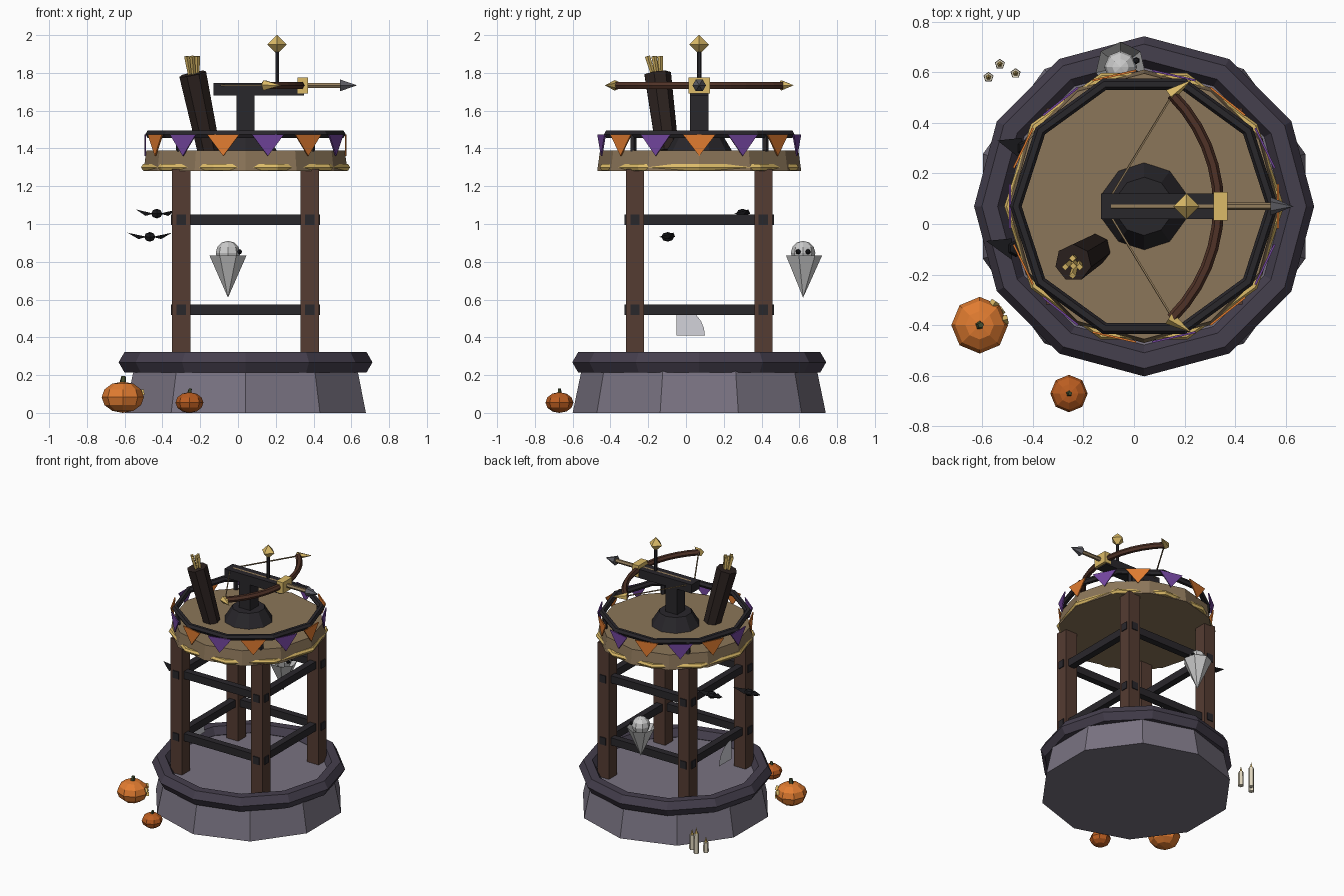
import bpy, bmesh
from math import pi, sin, cos, radians
from mathutils import Vector

if "Cube" in bpy.data.objects:
    bpy.data.objects.remove(bpy.data.objects["Cube"])

CX, CY = 0.04, 0.07   # tower axis

COL = dict(stone=(.19, .17, .22), rim=(.06, .05, .075), wood=(.09, .045, .032), dark=(.022, .02, .024),
           deck=(.26, .18, .10), gold=(.72, .50, .14), brown=(.08, .032, .02), quiver=(.025, .016, .014),
           orange=(.75, .20, .03), rust=(.50, .11, .015), purple=(.17, .06, .34), green=(.06, .08, .03),
           ghost=(.75, .78, .75), black=(.01, .01, .012), cream=(.75, .68, .52), steel=(.12, .12, .14),
           shaft=(.30, .21, .11), web=(.65, .65, .70))
MATS = {}


def obj(name, verts, faces, col):
    me = bpy.data.meshes.new(name)
    me.from_pydata([tuple(v) for v in verts], [], faces)
    bm = bmesh.new()
    bm.from_mesh(me)
    bmesh.ops.remove_doubles(bm, verts=bm.verts, dist=1e-5)
    bmesh.ops.recalc_face_normals(bm, faces=bm.faces)
    bm.to_mesh(me)
    bm.free()
    if col not in MATS:
        MATS[col] = bpy.data.materials.new(col)
        MATS[col].diffuse_color = (*COL[col], 1)
    me.materials.append(MATS[col])
    ob = bpy.data.objects.new(name, me)
    bpy.context.collection.objects.link(ob)
    return ob


def box(name, c, s, col):
    v = [(c[0] + i * s[0] / 2, c[1] + j * s[1] / 2, c[2] + k * s[2] / 2)
         for i in (-1, 1) for j in (-1, 1) for k in (-1, 1)]
    return obj(name, v, [(0, 1, 3, 2), (4, 6, 7, 5), (0, 4, 5, 1), (2, 3, 7, 6), (0, 2, 6, 4), (1, 5, 7, 3)], col)


def rod(name, p, q, r1, r2, n, col, caps=True):
    """Cylinder or cone from p to q, first corner on the y axis when upright."""
    p, q = Vector(p), Vector(q)
    rot = Vector((0, 0, 1)).rotation_difference(q - p)
    v = []
    for o, r in ((p, r1), (q, r2)):
        v += [o + rot @ Vector((r * sin(2 * pi * i / n), r * cos(2 * pi * i / n), 0)) for i in range(n)]
    f = [(i, (i + 1) % n, n + (i + 1) % n, n + i) for i in range(n)]
    if caps:
        f += [tuple(range(n))] * (r1 > 0) + [tuple(range(n, 2 * n))] * (r2 > 0)
    return obj(name, v, f, col)


def ring(name, c, R, r, n, m, col, a0=0, a1=360):
    """Torus or open arc around z, first corner on the x axis."""
    closed = a1 - a0 == 360
    k = n if closed else n + 1
    v = []
    for i in range(k):
        a = radians(a0 + (a1 - a0) * i / n)
        for j in range(m):
            b = 2 * pi * j / m
            d = R + r * cos(b)
            v.append((c[0] + d * cos(a), c[1] + d * sin(a), c[2] + r * sin(b)))
    f = [(i * m + j, (i + 1) % k * m + j, (i + 1) % k * m + (j + 1) % m, i * m + (j + 1) % m)
         for i in range(n) for j in range(m)]
    if not closed:
        f += [tuple(range(m)), tuple(range(n * m, n * m + m))]
    return obj(name, v, f, col)


def ball(name, c, r, n, m, col, sz=1):
    v = [(c[0] + r * sin(pi * i / m) * sin(2 * pi * j / n), c[1] + r * sin(pi * i / m) * cos(2 * pi * j / n),
          c[2] + sz * r * cos(pi * i / m)) for i in range(m + 1) for j in range(n)]
    f = [(i * n + j, i * n + (j + 1) % n, (i + 1) * n + (j + 1) % n, (i + 1) * n + j)
         for i in range(m) for j in range(n)]
    bmob = obj(name, v, [], col)
    # poles become triangles
    bpy.data.objects.remove(bmob)
    top, bot = 0, m * n
    fix = lambda k: top if k < n else (bot if k >= bot else k)
    return obj(name, v, [tuple(dict.fromkeys(fix(k) for k in q)) for q in f], col)


# Stone base and its rim
rod("stone_base", (CX, CY, 0), (CX, CY, .265), .67, .615, 10, "stone")
ring("base_rim", (CX, CY, .268), .61, .062, 12, 6, "rim")

# Legs and cross braces
for sx in (-1, 1):
    for sy in (-1, 1):
        box("leg", (CX + .34 * sx, CY + .34 * sy, .77), (.097, .097, 1.04), "wood")
for z in (.547, 1.022):
    for s in (-1, 1):
        box("brace_x", (CX, CY + .34 * s, z), (.79, .05, .056), "dark")
        box("brace_y", (CX + .34 * s, CY, z), (.05, .79, .056), "dark")

# Platform, gold trim, railing
rod("platform", (CX, CY, 1.28), (CX, CY, 1.39), .54, .525, 12, "deck")
ring("gold_trim", (CX, CY, 1.30), .534, .019, 10, 6, "gold")
ring("railing", (CX, CY, 1.475), .507, .023, 10, 6, "dark")
for k in range(4):
    a = radians(45 + 90 * k)
    x, y = CX + .495 * cos(a), CY + .495 * sin(a)
    rod("railing_post", (x, y, 1.385), (x, y, 1.475), .018, .018, 5, "dark")

# Bunting flags
for k in range(14):
    a = 2 * pi * k / 14
    o, t = Vector((CX + .53 * cos(a), CY + .53 * sin(a), 0)), Vector((-sin(a), cos(a), 0))
    n = Vector((cos(a), sin(a), 0)) * .004
    tri = [o - t * .088 + Vector((0, 0, 1.475)), o + t * .088 + Vector((0, 0, 1.475)), o + Vector((0, 0, 1.36))]
    obj("flag", [p - n for p in tri] + [p + n for p in tri],
        [(0, 1, 2), (3, 5, 4), (0, 3, 4, 1), (1, 4, 5, 2), (2, 5, 3, 0)], "purple" if k % 2 else "orange")

# Mounted crossbow
rod("pedestal", (CX, CY, 1.39), (CX, CY, 1.485), .172, .115, 10, "dark")
box("pedestal_post", (CX, CY, 1.57), (.097, .097, .24), "dark")
box("stock", (.11, CY, 1.714), (.48, .1, .066), "dark")
box("gold_block", (.342, CY, 1.733), (.056, .112, .085), "gold")
rod("bolt_shaft", (-.09, CY, 1.734), (.56, CY, 1.734), .0155, .0155, 6, "shaft")
rod("bolt_head", (.54, CY, 1.734), (.63, CY, 1.734), .036, 0, 6, "steel")
ring("bow_limb", (-.288, CY, 1.734), .622, .022, 12, 6, "brown", -45.5, 45.5)
for s in (-1, 1):
    rod("limb_tip", (.14, CY + .44 * s, 1.734), (.228, CY + .5 * s, 1.734), .029, 0, 5, "gold")
    rod("bow_string", (.155, CY + .445 * s, 1.734), (-.116, CY, 1.734), .005, .005, 4, "shaft")
rod("sight_rod", (.207, CY, 1.74), (.207, CY, 1.92), .011, .011, 6, "dark")
ball("sight_finial", (.207, CY, 1.95), .052, 4, 2, "gold")

# Quiver with spare bolts
rod("quiver", (-.153, -.10, 1.385), (-.24, -.153, 1.795), .062, .074, 7, "quiver")
for dx, dy in ((-1, 0), (1, 0), (0, -1), (0, 1), (.1, .1)):
    rod("spare_bolt", (-.232 + .016 * dx, -.148 + .016 * dy, 1.76),
        (-.243 + .028 * dx, -.17 + .034 * dy, 1.888), .011, .014, 4, "gold")

# Pumpkins
for name, x, y, r, col in (("big_pumpkin", -.61, -.40, .112, "orange"), ("small_pumpkin", -.257, -.67, .074, "rust")):
    ball(name, (x, y, r * .74), r, 8, 6, col, .74)
    rod(name + "_stem", (x, y, r * 1.42), (x + .005, y, r * 1.74), r * .16, r * .11, 5, "green")


def face_bit(name, deg, z, r, w):
    a = radians(deg)
    d, t = Vector((cos(a), sin(a), 0)), Vector((-sin(a), cos(a), 0))
    c = Vector((-.61, -.40, z)) + d * r
    tri = [c - t * w - Vector((0, 0, w * .6)), c + t * w - Vector((0, 0, w * .6)), c + Vector((0, 0, w))]
    obj(name, tri + [p - d * .025 for p in tri],
        [(0, 1, 2), (3, 5, 4), (0, 3, 4, 1), (1, 4, 5, 2), (2, 5, 3, 0)], "gold")


for deg in (12, 56):
    face_bit("pumpkin_eye", deg, .105, .114, .018)
face_bit("pumpkin_mouth", 34, .058, .112, .016)

# Candles
for x, y, h in ((-.575, .58, .075), (-.53, .632, .15), (-.468, .595, .11)):
    rod("candle", (x, y, 0), (x, y, h), .021, .019, 5, "cream")
    rod("flame", (x, y, h), (x, y, h + .045), .011, 0, 5, "gold")

# Ghost
GX, GY = -.053, .62
ball("ghost_head", (GX, GY, .846), .065, 8, 6, "ghost")
rod("ghost_body", (GX, GY, .61), (GX, GY, .832), 0, .1, 7, "ghost", caps=False)
for s in (-1, 1):
    ball("ghost_eye", (GX + .062, GY + .026 * s, .853), .014, 6, 4, "black")

# Cobweb on the left side
arc = [(-.35, -.05 + .15 * cos(radians(15 * i)), .41 + .15 * sin(radians(15 * i))) for i in range(7)]
obj("cobweb", [(-.35, -.05, .41)] + arc, [(0, i, i + 1) for i in range(1, 7)], "web")

# Bats
for x, y, z, w in ((-.43, .30, 1.055, .11), (-.467, -.097, .932, .118)):
    ball("bat_body", (x, y, z), .034, 6, 4, "black", .75)
    for s in (-1, 1):
        obj("bat_wing", [(x + .015 * s, y - .045, z), (x + .015 * s, y + .04, z), (x + w * s, y + .03, z + .022),
                         (x + .06 * s, y, z - .012)], [(0, 1, 3), (1, 2, 3), (0, 3, 2), (0, 2, 1)], "black")

for m in bpy.data.materials:
    if m.users and not m.is_grease_pencil:
        m.use_nodes = True
        m.node_tree.nodes["Principled BSDF"].inputs["Base Color"].default_value = m.diffuse_color
